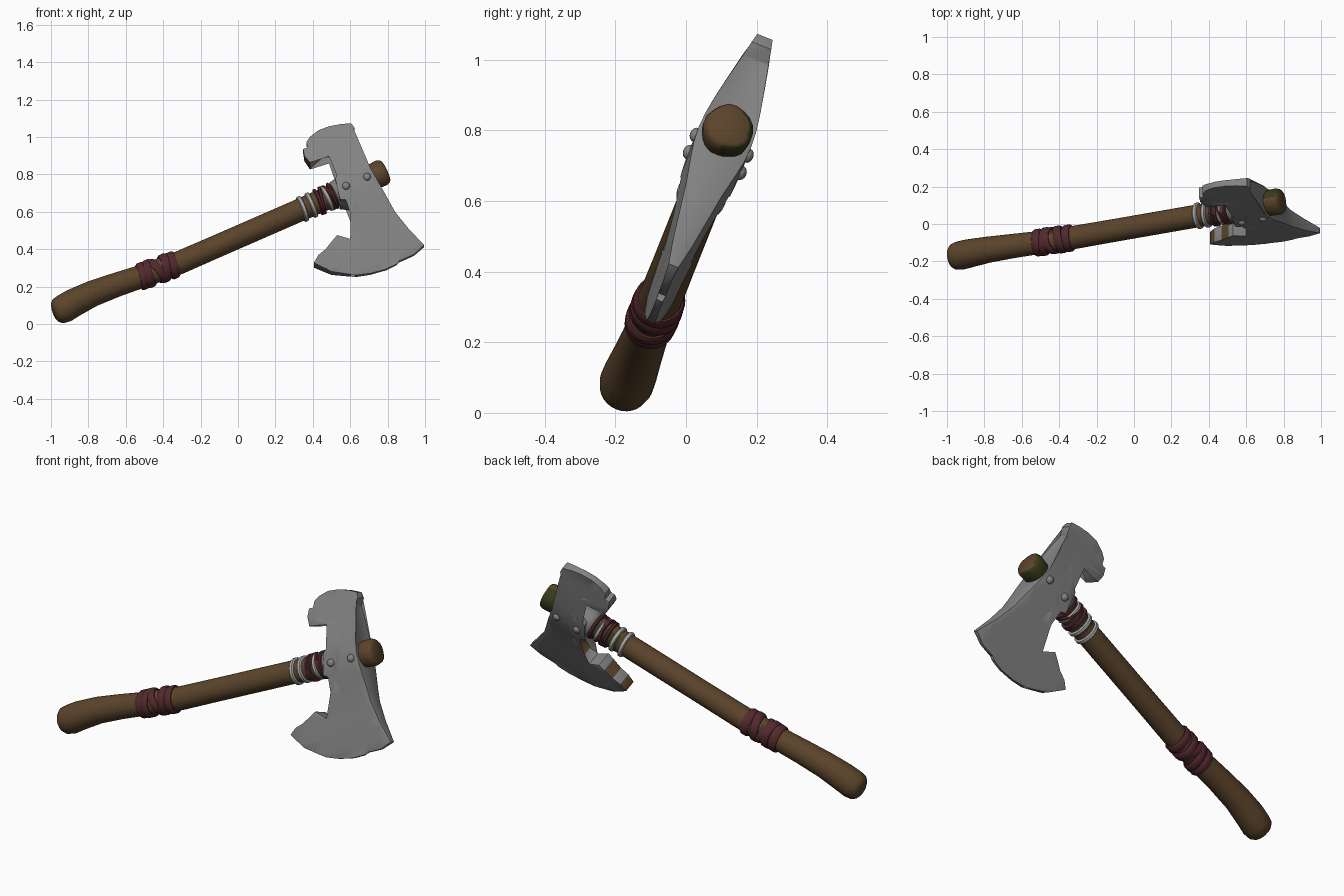
import bpy, bmesh, math
from mathutils import Vector

if "Cube" in bpy.data.objects:
    bpy.data.objects.remove(bpy.data.objects["Cube"])

# The whole axe lies in a plane leaning back about the x axis
C, S = 0.928, 0.371


def world(p):
    """local (u along x, d toward front, v up the leaning plane) -> world"""
    u, d, v = p
    return Vector((u, S * v - 0.202 - C * d, C * v + S * d))


def mat(name, col):
    m = bpy.data.materials.new(name)
    m.diffuse_color = (*col, 1)
    m.use_nodes = True
    m.node_tree.nodes["Principled BSDF"].inputs["Base Color"].default_value = m.diffuse_color
    return m


WOOD = mat("brown wood", (0.105, 0.058, 0.024))
STEEL = mat("grey steel", (0.23, 0.225, 0.225))
PALE = mat("pale grey cord", (0.40, 0.39, 0.39))
RED = mat("dark red leather", (0.085, 0.022, 0.026))
OLIVE = mat("dark olive wood", (0.04, 0.042, 0.010))


def finish(bm, name, mats, angle=40, rule=None, bevel=0):
    bmesh.ops.recalc_face_normals(bm, faces=bm.faces)
    if rule:
        for f in bm.faces:
            f.material_index = rule(f)
    for v in bm.verts:
        v.co = world(v.co)
    bmesh.ops.recalc_face_normals(bm, faces=bm.faces)
    me = bpy.data.meshes.new(name)
    bm.to_mesh(me)
    bm.free()
    for m in mats:
        me.materials.append(m)
    ob = bpy.data.objects.new(name, me)
    bpy.context.collection.objects.link(ob)
    bpy.ops.object.select_all(action='DESELECT')
    ob.select_set(True)
    bpy.context.view_layer.objects.active = ob
    if bevel:
        b = ob.modifiers.new("soft edges", 'BEVEL')
        b.width, b.segments, b.limit_method = bevel, 2, 'ANGLE'
        b.angle_limit = math.radians(45)
        bpy.ops.object.modifier_apply(modifier=b.name)
    bpy.ops.object.shade_smooth_by_angle(angle=math.radians(angle))
    return ob


def bridge(bm, rings, closed=False):
    n = len(rings[0])
    m = len(rings)
    for i in range(m if closed else m - 1):
        a, b = rings[i], rings[(i + 1) % m]
        for j in range(n):
            k = (j + 1) % n
            bm.faces.new((a[j], a[k], b[k], b[j]))


def sweep(path, sides, wobble=0.0):
    """tube through (x, z, radius) points with capped ends"""
    bm = bmesh.new()
    pts = [Vector((x, 0, z / C)) for x, z, r in path]
    rings = []
    for i, (x, z, r) in enumerate(path):
        t = (pts[min(i + 1, len(pts) - 1)] - pts[max(i - 1, 0)]).normalized()
        e = Vector((-t.z, 0, t.x))
        ring = []
        for j in range(sides):
            a = 2 * math.pi * j / sides
            rr = r * (1 + wobble * math.sin(3 * a + 1) + wobble * math.sin(5 * a))
            ring.append(bm.verts.new(pts[i] + e * rr * math.cos(a) + Vector((0, rr * math.sin(a), 0))))
        rings.append(ring)
    bridge(bm, rings)
    bm.faces.new(rings[0])
    bm.faces.new(rings[-1])
    return bm


def axis_z(x):
    return 0.33 + (x + 0.31) * 0.436


# Handle: curved grip with a swollen end, olive showing behind the wraps
grip = [(-0.985, 0.058, 0.035), (-0.977, 0.061, 0.055), (-0.962, 0.068, 0.070), (-0.93, 0.083, 0.077),
        (-0.88, 0.113, 0.076), (-0.78, 0.162, 0.070), (-0.65, 0.210, 0.065), (-0.53, 0.250, 0.062),
        (-0.50, 0.260, 0.062), (-0.42, 0.289, 0.062), (-0.31, 0.33, 0.062)]
grip += [(x, axis_z(x), 0.061) for x in (-0.1, 0.12, 0.3, 0.37, 0.45, 0.53, 0.74)]


def handle_rule(f):
    c = f.calc_center_median()
    behind = f.normal.y < -0.2
    return int(behind and (0.36 < c.x < 0.54 or -0.51 < c.x < -0.41))


finish(sweep(grip, 28), "handle", [WOOD, OLIVE], 50, handle_rule)

# Wooden plug poking out of the head
plug = [(x, axis_z(x) + 0.005, r) for x, r in ((0.68, 0.058), (0.735, 0.070), (0.77, 0.072), (0.785, 0.066), (0.791, 0.056))]
finish(sweep(plug, 18, 0.025), "handle_plug", [WOOD, OLIVE], 40,
       lambda f: int(f.normal.y < -0.2 and f.normal.x < 0.75))

# Head outline in the front view
outline = [(.385, .845), (.355, .885), (.348, .925), (.372, .932), (.366, .965), (.385, .995), (.43, 1.03),
           (.49, 1.052), (.55, 1.062), (.605, 1.065), (.622, 1.04), (.612, 1.0), (.66, .904), (.71, .80),
           (.76, .717), (.84, .583), (.91, .50), (.995, .417), (.94, .368), (.865, .335), (.825, .365),
           (.848, .318), (.79, .290), (.706, .267), (.632, .257), (.612, .285), (.60, .260), (.50, .272),
           (.406, .315), (.43, .355), (.468, .385), (.505, .43), (.53, .458), (.555, .452), (.60, .44),
           (.64, .465), (.663, .515), (.66, .575), (.635, .62), (.59, .637), (.545, .64), (.52, .75),
           (.56, .785), (.583, .83), (.578, .868), (.55, .898), (.50, .914), (.45, .904), (.415, .875)]
along = Vector((0.906, 0, 0.423))
across = Vector((-0.423, 0, 0.906))
hub = Vector((0.62, 0, axis_z(0.62) / C))
# half thickness against distance from the handle axis
thick = [(-0.50, 0.010), (-0.45, 0.018), (-0.38, 0.029), (-0.28, 0.041), (-0.18, 0.054), (-0.10, 0.069),
         (-0.05, 0.077), (0.0, 0.080), (0.05, 0.077), (0.10, 0.070), (0.18, 0.055), (0.25, 0.041),
         (0.30, 0.029), (0.36, 0.017)]


def half(s):
    s = max(thick[0][0], min(thick[-1][0], s))
    for (a, ta), (b, tb) in zip(thick, thick[1:]):
        if s <= b:
            return ta + (tb - ta) * (s - a) / (b - a)
    return thick[-1][1]


bm = bmesh.new()
bm.faces.new([bm.verts.new((x, 0, z / C)) for x, z in outline])
bmesh.ops.triangulate(bm, faces=bm.faces[:])
for s, _ in thick:
    bmesh.ops.bisect_plane(bm, geom=bm.verts[:] + bm.edges[:] + bm.faces[:], dist=1e-5,
                           plane_co=hub + across * s, plane_no=across)
ext = bmesh.ops.extrude_face_region(bm, geom=bm.faces[:], use_keep_orig=True)
front = {g for g in ext["geom"] if isinstance(g, bmesh.types.BMVert)}
for v in bm.verts:
    t = half((v.co - hub).dot(across))
    v.co.y = t if v in front else -t


def head_rule(f):
    # worn brown inner rims of the two horns, facing the grip
    c = f.calc_center_median() - hub
    return int(abs(f.normal.y) < 0.5 and abs(c.dot(across)) > 0.12 and f.normal.dot(along) < -0.45
               and f.normal.dot(across) * c.dot(across) < 0.02)


finish(bm, "axe_head", [STEEL, WOOD], 35, head_rule, bevel=0.006)

# Socket collar around the handle
finish(sweep([(x, axis_z(x), r) for x, r in ((0.515, 0.064), (0.52, 0.072), (0.54, 0.077), (0.62, 0.078), (0.69, 0.07))], 28),
       "socket_collar", [STEEL], 50)

# Rivets on both cheeks
for i, x in enumerate((0.578, 0.69)):
    for side in (1, -1):
        bm = bmesh.new()
        bmesh.ops.create_uvsphere(bm, u_segments=14, v_segments=8, radius=0.021)
        for v in bm.verts:
            v.co = Vector((x + v.co.x, side * 0.079 + v.co.y * 0.8, (axis_z(x) - 0.008) / C + v.co.z))
        finish(bm, f"rivet_{i}_{'front' if side > 0 else 'back'}", [STEEL], 60)


def band(name, x, z, r, width, lean, phase, m):
    """flat strap wound round the handle, optionally leaning"""
    bm = bmesh.new()
    prof = [(-.5, -.010), (-.5, .003), (-.3, .009), (.3, .009), (.5, .003), (.5, -.010)]
    rings = []
    for j in range(32):
        a = 2 * math.pi * j / 32
        o = across * math.cos(a) + Vector((0, math.sin(a), 0))
        rings.append([bm.verts.new(Vector((x, 0, z / C)) + o * (r + h)
                                   + along * (w * width + lean * math.cos(a + phase))) for w, h in prof])
    bridge(bm, rings, True)
    finish(bm, name, [m], 40)


# Grip wrap: crossing leather straps
for i, (x, z, lean, ph) in enumerate([(-.510, .257, .010, 0), (-.475, .270, .018, .6), (-.435, .284, -.020, 0),
                                      (-.395, .299, .016, -.7), (-.350, .314, .008, 0)]):
    band(f"grip_strap_{i}", x, z, 0.064 + 0.002 * (i % 2), 0.045, lean, ph, RED)

# Neck wrap: pale cords then red straps criss-crossing
for i, x in enumerate((0.345, 0.392, 0.475)):
    band(f"neck_cord_{i}", x, axis_z(x), 0.062, 0.024, 0.004, i, PALE)
for i, (x, lean) in enumerate([(.430, .004), (.450, .016), (.480, -.016), (.505, .006)]):
    band(f"neck_strap_{i}", x, axis_z(x), 0.064 + 0.002 * (i % 2), 0.018, lean, 0.4 * i, RED)
